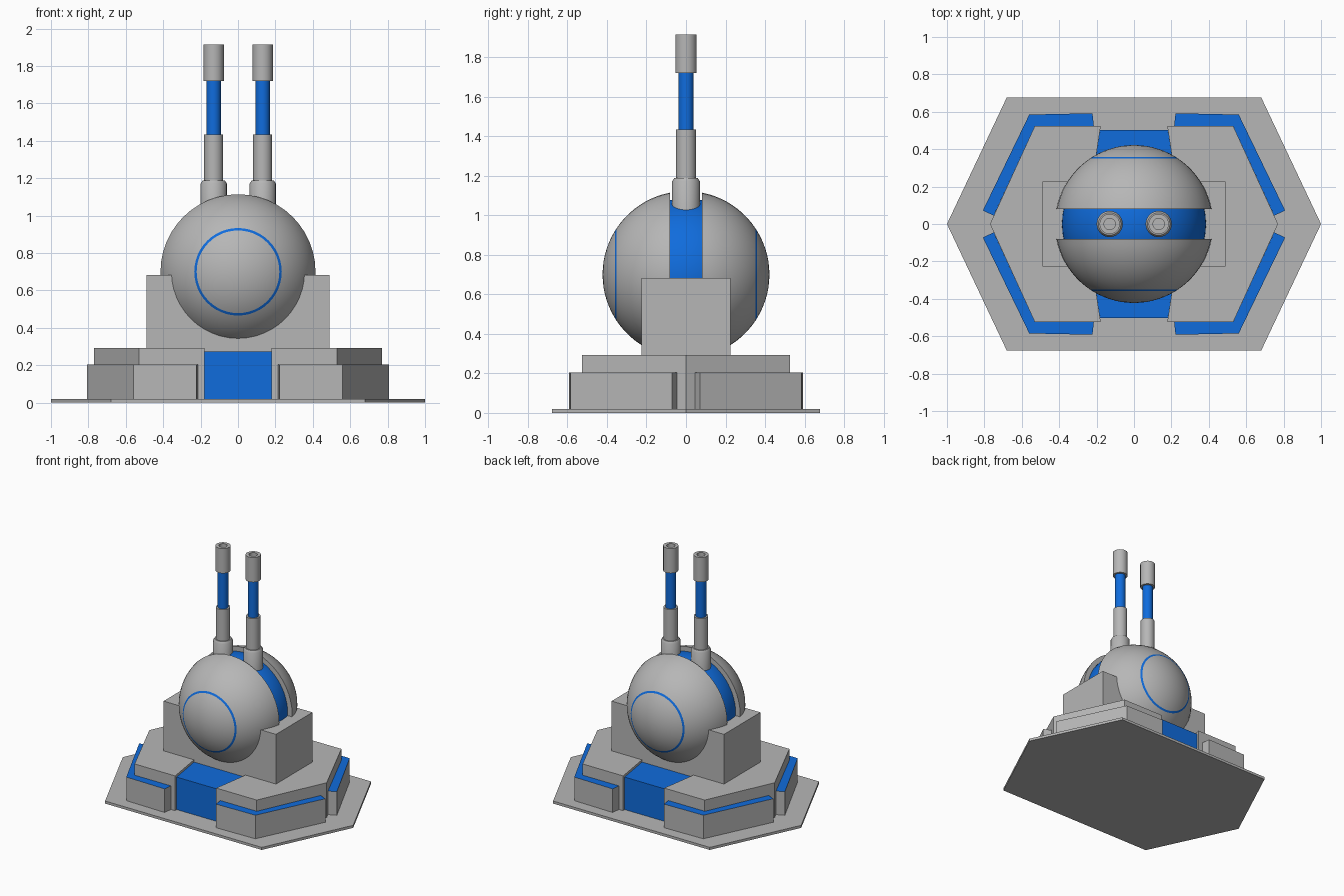
import bpy, bmesh, math
from mathutils import Matrix

if "Cube" in bpy.data.objects:
    bpy.data.objects.remove(bpy.data.objects["Cube"])


def material(name, rgb):
    m = bpy.data.materials.new(name)
    m.diffuse_color = (*rgb, 1)
    m.use_nodes = True
    m.node_tree.nodes["Principled BSDF"].inputs["Base Color"].default_value = m.diffuse_color
    return m


GREY = material("light grey", (0.47, 0.47, 0.47))
BLUE = material("bright blue", (0.005, 0.15, 0.72))


def finish(bm, name, mats, smooth=False):
    bmesh.ops.recalc_face_normals(bm, faces=bm.faces[:])
    me = bpy.data.meshes.new(name)
    bm.to_mesh(me)
    bm.free()
    ob = bpy.data.objects.new(name, me)
    bpy.context.collection.objects.link(ob)
    for m in mats:
        me.materials.append(m)
    if smooth:
        bpy.ops.object.select_all(action='DESELECT')
        ob.select_set(True)
        bpy.context.view_layer.objects.active = ob
        bpy.ops.object.shade_smooth_by_angle(angle=math.radians(35))
    return ob


def prism(name, pts, z0, z1, mats, top_index=0):
    """Extrude a flat outline upward; the top face may take another colour."""
    bm = bmesh.new()
    base = bm.faces.new([bm.verts.new((x, y, z0)) for x, y in pts])
    ext = bmesh.ops.extrude_face_region(bm, geom=[base])['geom']
    for g in ext:
        if isinstance(g, bmesh.types.BMVert):
            g.co.z = z1
        elif isinstance(g, bmesh.types.BMFace):
            g.material_index = top_index
    return finish(bm, name, mats)


def lathe(name, profile, mats, matrix, segs=48, rule=None):
    """Revolve (radius, height, colour of next band) points about z."""
    bm = bmesh.new()
    rings = []
    for r, h in profile:
        if r < 1e-5:
            rings.append([bm.verts.new((0, 0, h))] * segs)
        else:
            rings.append([bm.verts.new((r * math.cos(2 * math.pi * i / segs),
                                        r * math.sin(2 * math.pi * i / segs), h))
                          for i in range(segs)])
    for k in range(len(rings) - 1):
        a, b = rings[k], rings[k + 1]
        for i in range(segs):
            j = (i + 1) % segs
            vs = list(dict.fromkeys((a[i], a[j], b[j], b[i])))
            f = bm.faces.new(vs)
            f.material_index = rule(k) if rule else 0
    bmesh.ops.transform(bm, matrix=matrix, verts=bm.verts[:])
    return finish(bm, name, mats, True)


# Ground plate
prism("ground_plate", [(1, 0), (.68, .677), (-.68, .677), (-1, 0), (-.68, -.677), (.68, -.677)],
      0, .02, [GREY])

# Base body with a notch at front and back
quarter = [(.77, 0), (.53, .525), (.178, .525), (.224, .225)]
half = quarter + [(-x, y) for x, y in reversed(quarter)]
body = half + [(-x, -y) for x, y in half[1:-1]]
prism("base_body", body, .02, .293, [GREY])

# Blue panels filling the notches
for name, s in (("front_panel", -1), ("back_panel", 1)):
    prism(name, [(.181, s * .503), (-.181, s * .503), (-.224, s * .224), (.224, s * .224)],
          .02, .275, [BLUE])

# Armour strips around the base, blue on top
armour = [(.222, .592), (.56, .585), (.808, .072), (.75, .045), (.53, .525), (.215, .525)]
for sx, lr in ((1, "right"), (-1, "left")):
    for sy, fb in ((-1, "front"), (1, "back")):
        prism(f"armour_{fb}_{lr}", [(sx * x, sy * y) for x, y in armour],
              .02, .205, [GREY, BLUE], 1)

# Cradle block
prism("cradle_block", [(.488, .226), (-.488, .226), (-.488, -.226), (.488, -.226)],
      .293, .683, [GREY])

# Blue ball core between the shells
C = .70
core = [(.385 * math.sin(math.pi * i / 32), .385 * math.cos(math.pi * i / 32)) for i in range(33)]
lathe("ball_core", core, [BLUE], Matrix.Translation((0, 0, C)))

# Outer half shells with a thin blue ring
R = .422
inner, outer, rim = math.asin(.221 / R), math.asin(.234 / R), math.acos(.08 / R)
angles = ([inner * i / 7 for i in range(8)]
          + [outer + (rim - outer) * i / 10 for i in range(11)])
shell = [(R * math.sin(a), R * math.cos(a)) for a in angles] + [(.3, .08)]
for name, s in (("front_shell", 1), ("back_shell", -1)):
    lathe(name, shell, [GREY, BLUE],
          Matrix.Translation((0, 0, C)) @ Matrix.Rotation(s * math.pi / 2, 4, 'X'),
          rule=lambda k: 1 if k == 7 else 0)

# Twin guns
for name, x in (("left_gun", -.13), ("right_gun", .132)):
    place = Matrix.Translation((x, 0, 0))
    lathe(name + "_socket", [(0, .95), (.07, .95), (.07, 1.172), (.06, 1.187), (0, 1.187)],
          [GREY], place, 32)
    lathe(name + "_sleeve", [(0, 1.18), (.051, 1.18), (.051, 1.433), (0, 1.433)], [GREY], place, 32)
    lathe(name + "_barrel", [(0, 1.43), (.038, 1.43), (.038, 1.73), (0, 1.73)], [BLUE], place, 32)
    lathe(name + "_muzzle", [(0, 1.72), (.054, 1.72), (.054, 1.914), (.03, 1.914),
                             (.03, 1.86), (0, 1.86)], [GREY], place, 32)
